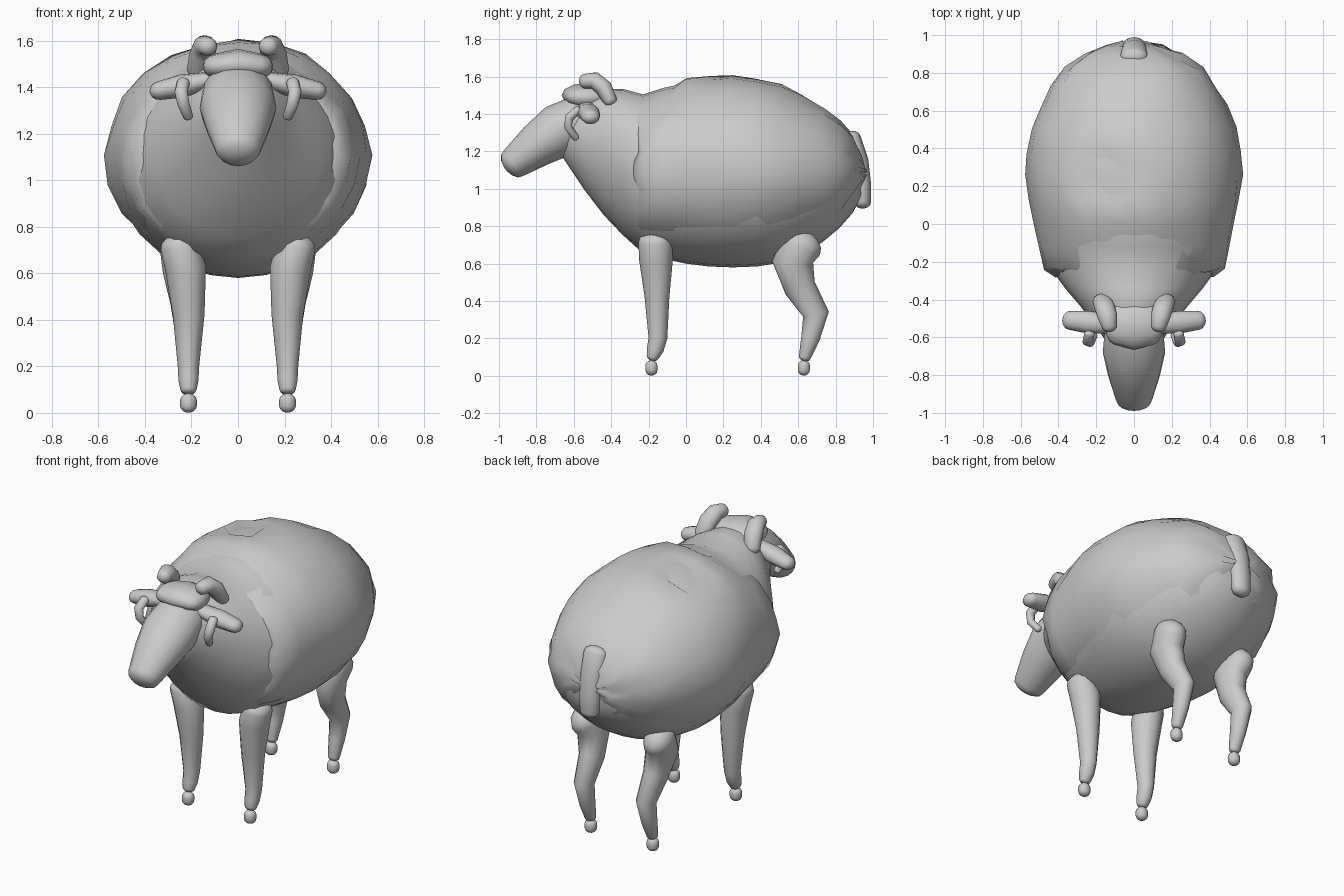
import bpy, math, random
from mathutils import Vector

if "Cube" in bpy.data.objects:
    bpy.data.objects.remove(bpy.data.objects["Cube"])

random.seed(4)


def make(name, rings, angle=50, mirror=False):
    """Skin a list of equal rings of points, closing both ends with a pole."""
    n = len(rings[0])
    verts = [p for r in rings for p in r]
    faces = []
    for i in range(len(rings) - 1):
        for j in range(n):
            k = (j + 1) % n
            faces.append((i * n + j, i * n + k, (i + 1) * n + k, (i + 1) * n + j))
    faces.append(tuple(reversed(range(n))))
    faces.append(tuple(range(len(verts) - n, len(verts))))
    me = bpy.data.meshes.new(name)
    me.from_pydata(verts, [], faces)
    ob = bpy.data.objects.new(name, me)
    bpy.context.collection.objects.link(ob)
    import bmesh
    bm = bmesh.new()
    bm.from_mesh(me)
    bmesh.ops.recalc_face_normals(bm, faces=bm.faces)
    bm.to_mesh(me)
    bm.free()
    bpy.ops.object.select_all(action='DESELECT')
    ob.select_set(True)
    bpy.context.view_layer.objects.active = ob
    bpy.ops.object.shade_smooth_by_angle(angle=math.radians(angle))
    if mirror:
        m = ob.modifiers.new("mirror", 'MIRROR')
        m.use_mirror_merge = False
    return ob


def tube(name, pts, side=(1, 0, 0), seg=12, cap=0.8, mirror=False):
    """Round-ended limb through (x, y, z, half width, half depth) stations."""
    c = [Vector(p[:3]) for p in pts]
    last = len(pts) - 1
    rings = []

    def ring(center, t, a, b):
        s = Vector(side)
        s = (s - t * s.dot(t)).normalized()
        u = t.cross(s)
        rings.append([center + s * a * math.cos(q) + u * b * math.sin(q)
                      for q in (2 * math.pi * j / seg for j in range(seg))])

    for i, p in enumerate(pts):
        t = (c[min(i + 1, last)] - c[max(i - 1, 0)]).normalized()
        a, b = p[3], p[4]
        if i == 0:
            for f in (80, 55, 28):
                f = math.radians(f)
                ring(c[0] - t * cap * b * math.sin(f), t, a * math.cos(f), b * math.cos(f))
        ring(c[i], t, a, b)
        if i == last:
            for f in (28, 55, 80):
                f = math.radians(f)
                ring(c[i] + t * cap * b * math.sin(f), t, a * math.cos(f), b * math.cos(f))
    return make(name, rings, 60, mirror)


def barrel(rows, seg, dw=0.0, db=0.0, dt=0.0, jitter=0.0):
    """Elliptical rings along y from (y, bottom, top, half width) rows."""
    rings = []
    for y, zb, zt, w in rows:
        zb, zt, w = zb + db, zt + dt, w + dw
        r = []
        for j in range(seg):
            q = 2 * math.pi * j / seg
            k = 1 + random.uniform(-jitter, jitter)
            r.append(Vector((w * k * math.cos(q), y + random.uniform(-jitter, jitter),
                             (zb + zt) / 2 + (zt - zb) / 2 * k * math.sin(q))))
        rings.append(r)
    return rings


# Torso profile shared by the smooth body and the fleece
torso = [(-.23, .655, 1.485, .47), (-.12, .625, 1.52, .505), (0, .60, 1.595, .52),
         (.12, .585, 1.605, .55), (.25, .58, 1.605, .565), (.38, .585, 1.59, .56),
         (.5, .605, 1.56, .535), (.62, .65, 1.51, .48), (.73, .715, 1.445, .43),
         (.82, .79, 1.37, .36), (.89, .87, 1.29, .25), (.935, .95, 1.2, .15),
         (.955, 1.03, 1.12, .06)]
neck = [(-.68, 1.2, 1.36, .09), (-.62, 1.11, 1.46, .15), (-.54, .99, 1.51, .2),
        (-.44, .86, 1.535, .28), (-.34, .755, 1.535, .365)]
make("body", barrel(neck, 28) + barrel([(y, b, t + .02 if y < -.1 else t - .03, w - .025)
                                        for y, b, t, w in torso[:-1]], 28), 60)

# Lumpy fleece with a small dent on the back
rings = barrel([(-.27, .72, 1.47, .41)] + torso, 24, 0.008, .03, 0, .018)
dent = Vector((-.1, .25, 1.6))
v = min((p for r in rings for p in r), key=lambda p: (p - dent).length)
v.z -= .1
make("fleece", rings, 60)

# Head, woolly crown, tail
tube("head", [(0, -.5, 1.4, .15, .13), (0, -.68, 1.31, .165, .145),
              (0, -.8, 1.23, .138, .118), (0, -.925, 1.135, .098, .085)], seg=16, cap=.6)
tube("crown", [(-.09, -.53, 1.49, .055, .11), (0, -.54, 1.5, .065, .125),
               (.09, -.53, 1.49, .055, .11)], side=(0, 0, 1), cap=.55)
tube("tail", [(0, .885, 1.27, .075, .05), (0, .92, 1.15, .07, .055),
              (0, .94, 1.02, .065, .05), (0, .945, .93, .06, .045)])

# Ears and curled horns
tube("ear", [(.13, -.53, 1.43, .035, .05), (.24, -.52, 1.405, .05, .06),
             (.34, -.51, 1.385, .04, .05)], side=(0, 0, 1), mirror=True)
tube("horn", [(.13, -.54, 1.575, .042, .04), (.14, -.49, 1.58, .052, .046),
              (.155, -.44, 1.54, .055, .046), (.17, -.405, 1.47, .05, .038)], mirror=True)
tube("horn_tip", [(.235, -.58, 1.42, .028, .024), (.245, -.625, 1.38, .028, .024),
                  (.235, -.63, 1.33, .026, .022), (.215, -.59, 1.275, .022, .02)],
     mirror=True)

# Legs and hooves
tube("front_leg", [(.25, -.165, .72, .085, .09), (.225, -.16, .62, .088, .09),
                   (.212, -.155, .42, .068, .066), (.213, -.15, .2, .046, .05),
                   (.213, -.165, .14, .043, .045), (.213, -.18, .1, .035, .032)],
     cap=.6, mirror=True)
tube("hind_leg", [(.25, .62, .70, .085, .11), (.235, .57, .61, .088, .11),
                  (.22, .61, .47, .07, .085), (.213, .695, .33, .055, .07),
                  (.213, .665, .2, .045, .05), (.213, .635, .1, .035, .032)],
     cap=.7, mirror=True)
for name, y in (("front_hoof", -.185), ("hind_hoof", .63)):
    tube(name, [(.213, y, .055, .036, .034), (.213, y, .03, .036, .034)],
         seg=10, cap=.85, mirror=True)
